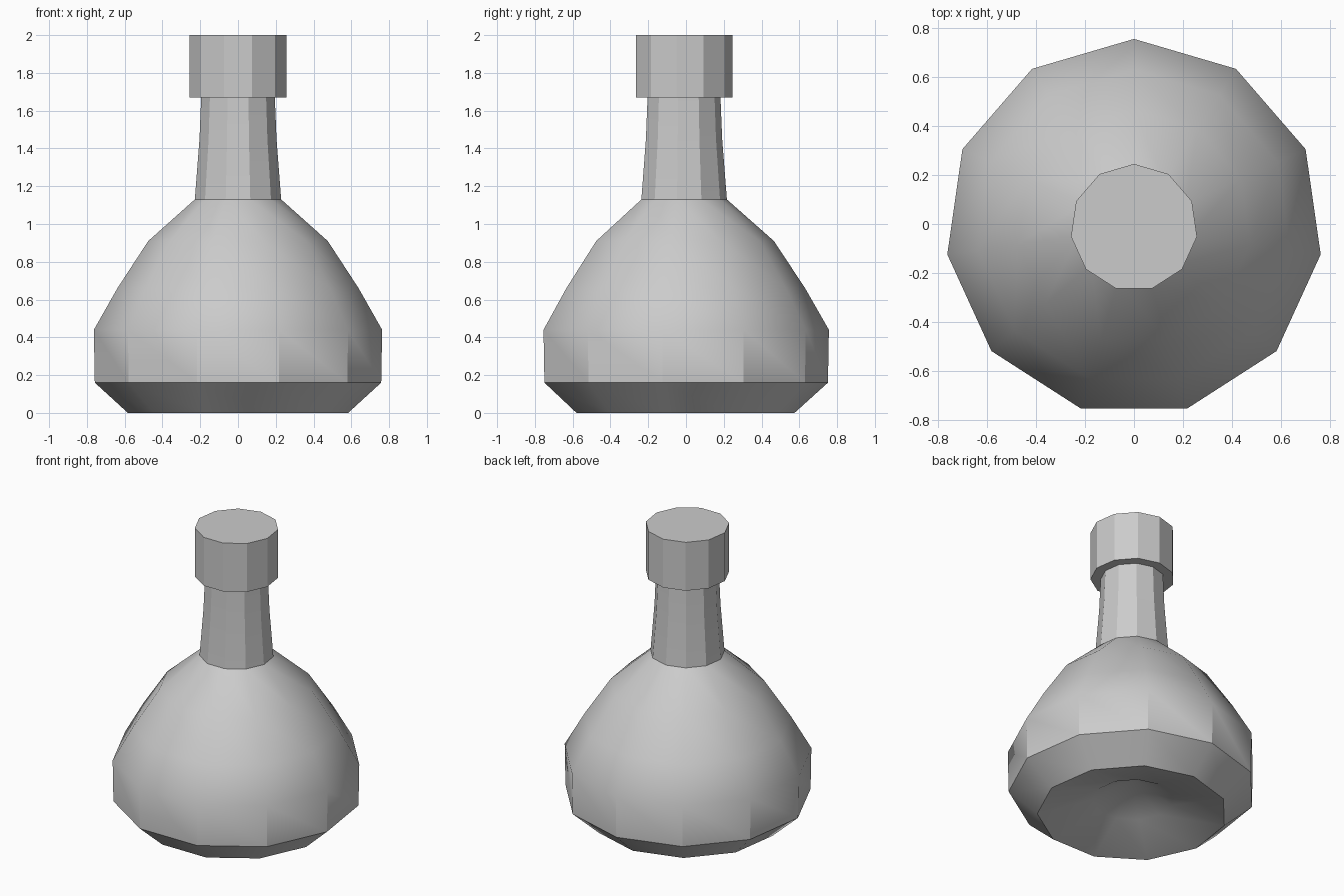
import bpy
import bmesh
from math import sin, cos, tau, radians

if "Cube" in bpy.data.objects:
    bpy.data.objects.remove(bpy.data.objects["Cube"])

SIDES = 11
CENTRE_Y = -0.0145


def lathe(name, profile):
    """Revolve (radius, z) points round the upright axis; radius 0 makes a tip."""
    bm = bmesh.new()
    rings = []
    for r, z in profile:
        count = SIDES if r > 0 else 1
        rings.append([bm.verts.new((r * sin(tau * i / SIDES),
                                    r * cos(tau * i / SIDES) + CENTRE_Y, z))
                      for i in range(count)])
    for a, b in zip(rings, rings[1:]):
        for i in range(SIDES):
            j = (i + 1) % SIDES
            corners = [a[i % len(a)], a[j % len(a)], b[j % len(b)], b[i % len(b)]]
            bm.faces.new(list(dict.fromkeys(corners)))
    # close open ends with flat caps
    for ring in (rings[0], rings[-1]):
        if len(ring) > 1:
            bm.faces.new(ring)
    bmesh.ops.recalc_face_normals(bm, faces=bm.faces)
    mesh = bpy.data.meshes.new(name)
    bm.to_mesh(mesh)
    bm.free()
    obj = bpy.data.objects.new(name, mesh)
    bpy.context.collection.objects.link(obj)
    bpy.ops.object.select_all(action='DESELECT')
    obj.select_set(True)
    bpy.context.view_layer.objects.active = obj
    bpy.ops.object.shade_smooth_by_angle(angle=radians(30))
    return obj


# Flask: hollowed underside, chamfered foot, rounded shoulder, tapering neck
lathe("flask", [(0, 0.24), (0.25, 0.095), (0.589, 0), (0.766, 0.16),
                (0.771, 0.44), (0.645, 0.66), (0.48, 0.91), (0.231, 1.13),
                (0.206, 1.45), (0.197, 1.67)])

# Stopper: wider block on top of the neck
lathe("stopper", [(0.26, 1.67), (0.26, 2.0)])
